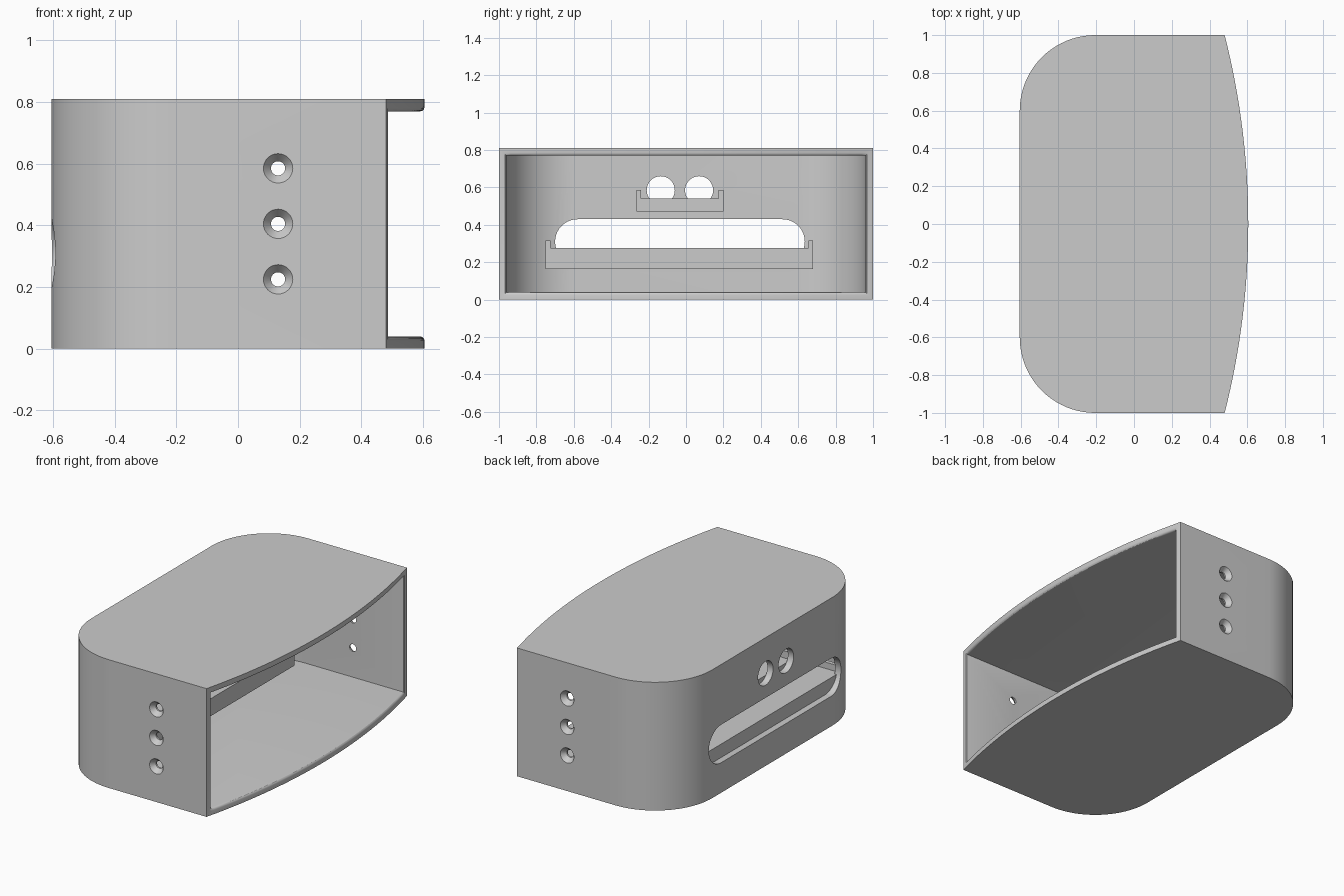
import bpy, bmesh, math
from mathutils import Matrix, Vector

if "Cube" in bpy.data.objects:
    bpy.data.objects.remove(bpy.data.objects["Cube"])

HEIGHT, WALL, RADIUS = 0.81, 0.04, 0.4
BACK, SIDE_FRONT, FRONT = -0.605, 0.48, 0.605
BULGE = FRONT - SIDE_FRONT
ARC_R = (1 + BULGE ** 2) / (2 * BULGE)

grey = bpy.data.materials.new("plain grey")
grey.use_nodes = True
COLOUR = (0.6, 0.6, 0.6, 1)
grey.diffuse_color = COLOUR
grey.node_tree.nodes["Principled BSDF"].inputs["Base Color"].default_value = COLOUR


def make(name, bm):
    bmesh.ops.recalc_face_normals(bm, faces=bm.faces)
    mesh = bpy.data.meshes.new(name)
    bm.to_mesh(mesh)
    bm.free()
    mesh.materials.append(grey)
    obj = bpy.data.objects.new(name, mesh)
    bpy.context.collection.objects.link(obj)
    return obj


def prism(name, points, offset):
    """Extrude a closed outline along an offset vector."""
    bm = bmesh.new()
    face = bm.faces.new([bm.verts.new(p) for p in points])
    ext = bmesh.ops.extrude_face_region(bm, geom=[face])
    verts = [g for g in ext["geom"] if isinstance(g, bmesh.types.BMVert)]
    bmesh.ops.translate(bm, verts=verts, vec=offset)
    return make(name, bm)


def cut(target, cutter):
    mod = target.modifiers.new("cut", "BOOLEAN")
    mod.operation, mod.solver, mod.object = "DIFFERENCE", "EXACT", cutter
    bpy.context.view_layer.objects.active = target
    bpy.ops.object.modifier_apply(modifier=mod.name)
    bpy.data.objects.remove(cutter)


def arc(cx, cy, r, start, end, steps):
    for i in range(steps + 1):
        a = math.radians(start + (end - start) * i / steps)
        yield cx + r * math.cos(a), cy + r * math.sin(a)


def rear_outline(inset):
    """Rounded rear half, from the +y side round to the -y side."""
    cx, cy = BACK + RADIUS, 1 - RADIUS
    r = RADIUS - inset
    return list(arc(cx, cy, r, 90, 180, 20)) + list(arc(cx, -cy, r, 180, 270, 20))


# Outer body with a bowed open front
half = math.degrees(math.asin(1 / ARC_R))
outline = rear_outline(0) + list(arc(FRONT - ARC_R, 0, ARC_R, -half, half, 32))
body = prism("housing", [(x, y, 0) for x, y in outline], (0, 0, HEIGHT))

# Hollow inside, open to the front
inner = rear_outline(WALL) + [(1, WALL - 1), (1, 1 - WALL)]
cut(body, prism("cavity", [(x, y, WALL) for x, y in inner], (0, 0, HEIGHT - 2 * WALL)))

# Rounded inner lip of the opening
bm = bmesh.new()
bm.from_mesh(body.data)


def on_lip(v):
    x, y, z = v.co
    on_front = abs(math.hypot(x - FRONT + ARC_R, y) - ARC_R) < 0.004
    return on_front and abs(y) < 1 - WALL / 2 and WALL / 2 < z < HEIGHT - WALL / 2


lip = [e for e in bm.edges if all(on_lip(v) for v in e.verts)]
bmesh.ops.bevel(bm, geom=lip, offset=0.014, segments=3, profile=0.5, affect="EDGES")
bm.to_mesh(body.data)
bm.free()

# Long rounded slot and two round openings in the rear wall
SLOT_Z, SLOT_R = 0.31, 0.12
slot = list(arc(0.515, SLOT_Z, SLOT_R, -90, 90, 20))
slot += list(arc(-0.58, SLOT_Z, SLOT_R, 90, 270, 20))
cut(body, prism("slot", [(-0.8, y, z) for y, z in slot], (0.4, 0, 0)))
for y in (-0.135, 0.07):
    ring = list(arc(y, 0.585, 0.075, 0, 360, 40))[:-1]
    cut(body, prism("opening", [(-0.8, a, b) for a, b in ring], (0.4, 0, 0)))

# Countersunk screw holes on both sides
for side in (-1, 1):
    for z in (0.225, 0.405, 0.585):
        for r_out, r_in, depth in ((0.023, 0.023, 0.2), (0.048, 0.023, 0.03)):
            bm = bmesh.new()
            bmesh.ops.create_cone(bm, cap_ends=True, segments=32,
                                  radius1=r_out, radius2=r_in, depth=depth)
            turn = Matrix.Rotation(math.radians(90 * side), 4, "X")
            spot = Vector((0.13, side * (1.0005 - (depth / 2 if depth < 0.1 else 0)), z))
            bmesh.ops.transform(bm, matrix=Matrix.Translation(spot) @ turn, verts=bm.verts)
            cut(body, make("screw_hole", bm))

bpy.context.view_layer.objects.active = body
body.select_set(True)
bpy.ops.object.shade_smooth_by_angle(angle=math.radians(30))


# Trays with upright ends on the inside of the rear wall
def tray(name, y0, y1, bottom, floor, top, front):
    t, x = 0.025, BACK + WALL
    profile = [(y0, bottom), (y1, bottom), (y1, top), (y1 - t, top),
               (y1 - t, floor), (y0 + t, floor), (y0 + t, top), (y0, top)]
    return prism(name, [(x, y, z) for y, z in profile], (front - x, 0, 0))


tray("lower_tray", -0.75, 0.68, 0.165, 0.275, 0.315, -0.08)
tray("upper_tray", -0.265, 0.2, 0.47, 0.54, 0.585, -0.3)
